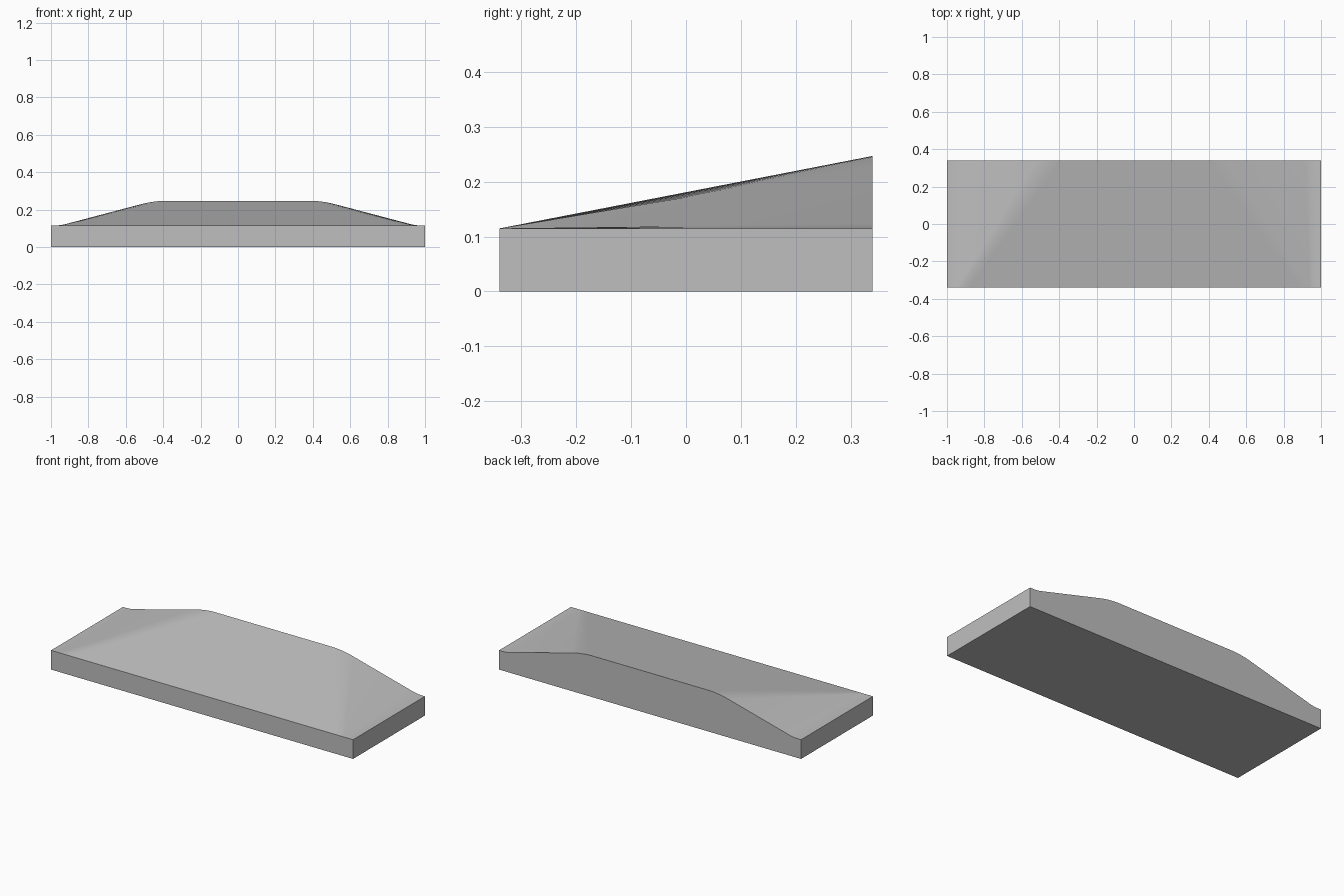
import bpy
import bmesh
import math

if "Cube" in bpy.data.objects:
    bpy.data.objects.remove(bpy.data.objects["Cube"], do_unlink=True)

HALF_X, HALF_Y = 1.0, 0.34
BASE_Z, TOP_Z = 0.115, 0.247
STEPS = 8

grey = bpy.data.materials.new("plain grey")
grey.use_nodes = True
grey.diffuse_color = (0.52, 0.52, 0.52, 1)
grey.node_tree.nodes["Principled BSDF"].inputs["Base Color"].default_value = grey.diffuse_color


def bend(start, corner, end):
    """Rounded corner as a quadratic arc through (back x, back z, front x) points."""
    points = []
    for i in range(STEPS + 1):
        t = i / STEPS
        points.append(tuple((1 - t) ** 2 * a + 2 * t * (1 - t) * b + t * t * c
                            for a, b, c in zip(start, corner, end)))
    return points


# Half outline of the sloping top: shoulder bend, foot bend, outer edge
slope = (TOP_Z - BASE_Z) / 0.5
shoulder = bend((0.38, TOP_Z, 0.88), (0.45, TOP_Z, 0.92), (0.52, TOP_Z - 0.07 * slope, 0.94))
foot = bend((0.92, BASE_Z + 0.03 * slope, 0.945), (0.95, BASE_Z, 0.96), (0.98, BASE_Z, 0.98))
half = shoulder + foot + [(HALF_X, BASE_Z, HALF_X)]
outline = [(-bx, z, -fx) for bx, z, fx in reversed(half)] + half

# Ramp body: ruled top, front, back, ends and underside
bm = bmesh.new()
back = [bm.verts.new((bx, HALF_Y, z)) for bx, z, fx in outline]
front = [bm.verts.new((fx, -HALF_Y, BASE_Z)) for bx, z, fx in outline]
bl, br = [bm.verts.new((x, HALF_Y, 0)) for x in (-HALF_X, HALF_X)]
fl, fr = [bm.verts.new((x, -HALF_Y, 0)) for x in (-HALF_X, HALF_X)]
for i in range(len(outline) - 1):
    bm.faces.new((front[i], front[i + 1], back[i + 1], back[i]))
bm.faces.new([fl, fr] + front[::-1])
bm.faces.new([br, bl] + back)
bm.faces.new((bl, fl, front[0], back[0]))
bm.faces.new((fr, br, back[-1], front[-1]))
bm.faces.new((fl, bl, br, fr))
bmesh.ops.recalc_face_normals(bm, faces=bm.faces)

mesh = bpy.data.meshes.new("ramp")
bm.to_mesh(mesh)
bm.free()
mesh.materials.append(grey)
ramp = bpy.data.objects.new("ramp", mesh)
bpy.context.collection.objects.link(ramp)

# Smooth the bends, keep the outer edges sharp
bpy.ops.object.select_all(action="DESELECT")
bpy.context.view_layer.objects.active = ramp
ramp.select_set(True)
bpy.ops.object.shade_smooth_by_angle(angle=math.radians(30))
